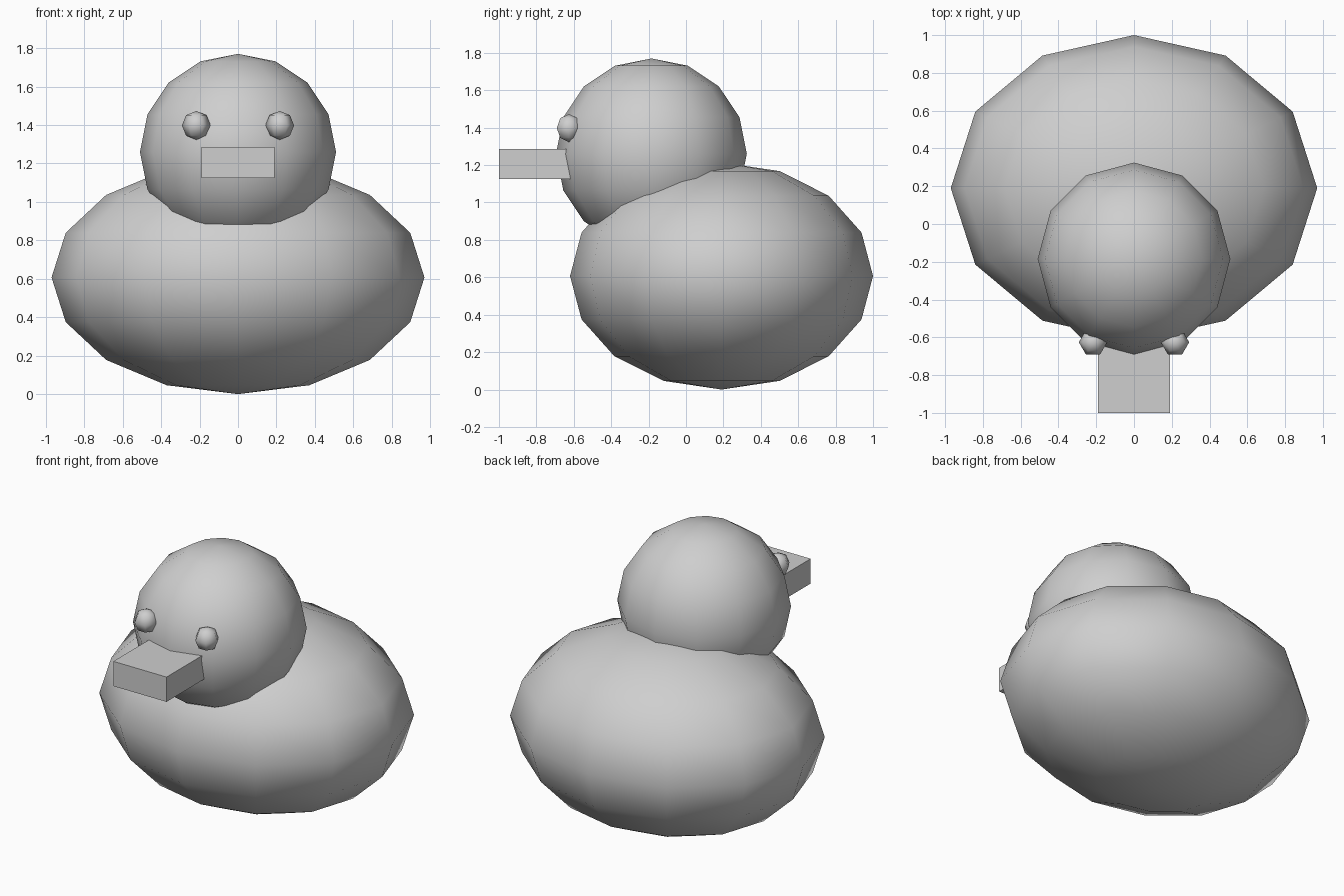
import bpy
import math

cube = bpy.data.objects.get("Cube")
if cube:
    bpy.data.objects.remove(cube, do_unlink=True)

# One plain grey for every part
grey = bpy.data.materials.new("plain_grey")
grey.use_nodes = True
colour = (0.62, 0.62, 0.62, 1.0)
grey.diffuse_color = colour
grey.node_tree.nodes["Principled BSDF"].inputs["Base Color"].default_value = colour


def finish(name, scale):
    obj = bpy.context.object
    obj.name = name
    obj.scale = scale
    bpy.ops.object.transform_apply(location=False, rotation=True, scale=True)
    obj.data.materials.append(grey)
    return obj


def ball(name, centre, radii, segments, rings, turn=0.0):
    """Smooth-shaded low-poly sphere with its poles up and down."""
    bpy.ops.mesh.primitive_uv_sphere_add(
        segments=segments, ring_count=rings, radius=1,
        location=centre, rotation=(0, 0, turn))
    finish(name, radii)
    bpy.ops.object.shade_smooth()


# Wide egg-shaped body and round head
ball("body", (0, 0.19, 0.607), (0.97, 0.81, 0.607), 12, 8)
ball("head", (0, -0.185, 1.26), (0.51, 0.51, 0.51), 12, 8)

# Eyes, each with a flat side facing forward
for side, x in (("left", 0.217), ("right", -0.217)):
    ball(side + "_eye", (x, -0.626, 1.398), (0.075,) * 3, 6, 4, math.pi / 2)

# Box beak, its back end sunk into the head
bpy.ops.mesh.primitive_cube_add(size=1, location=(0, -0.8, 1.205))
finish("beak", (0.38, 0.4, 0.16))
